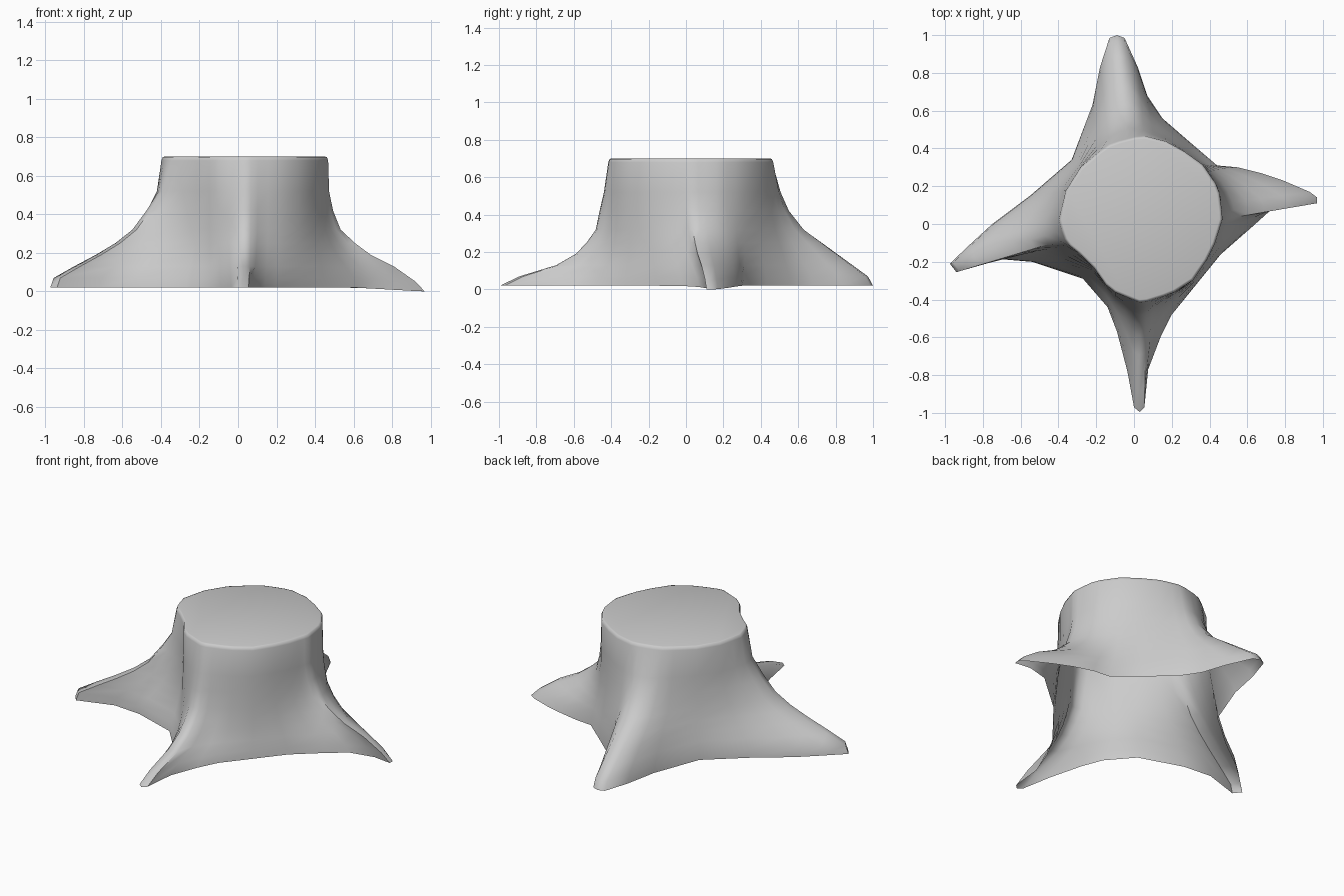
import bpy, bmesh
from math import atan2, cos, sin, tau
from mathutils import Vector

if "Cube" in bpy.data.objects:
    bpy.data.objects.remove(bpy.data.objects["Cube"])

CX, CY = 0.04, 0.025            # trunk centre
LEVELS = [0.68, 0.52, 0.42, 0.32, 0.25, 0.19, 0.13, 0.07, 0.02]

# Each root, clockwise: ground outline from one valley to the next,
# and how far it has flared out at each level (0 = trunk, 1 = ground outline)
ROOTS = [
    # back root
    ([(-.33, .34), (-.22, .63), (-.18, .83), (-.13, .985), (-.09, 1), (-.05, .985),
      (.02, .83), (.07, .68), (.15, .56)],
     [0, .085, .17, .32, .5, .65, .8, .95, 1]),
    # right root
    ([(.30, .43), (.44, .31), (.55, .30), (.67, .27), (.79, .23), (.93, .17), (.97, .14),
      (.97, .11), (.86, .115), (.72, .07), (.62, -.02), (.46, -.16)],
     [0, .01, .05, .13, .28, .44, .68, .90, 1]),
    # front root
    ([(.33, -.32), (.20, -.48), (.14, -.60), (.075, -.77), (.055, -.97), (.03, -.995),
      (0, -.97), (-.035, -.78), (-.09, -.57), (-.14, -.44)],
     [0, .04, .08, .115, .2, .3, .48, .82, 1]),
    # left root
    ([(-.27, -.29), (-.54, -.20), (-.72, -.185), (-.94, -.255), (-.975, -.21),
      (-.87, -.11), (-.75, 0), (-.55, .15)],
     [0, .05, .155, .28, .43, .6, .79, .97, 1]),
]

# Outline of the sawn top, with the slight dent at front left
TOP = [(-.40, .015), (-.36, -.10), (-.235, -.20), (-.13, -.35), (.04, -.42), (.20, -.37),
       (.34, -.28), (.43, -.10), (.47, .03), (.45, .19), (.36, .32), (.20, .43),
       (.04, .47), (-.12, .43), (-.27, .32), (-.36, .18)]


def angle(p):
    return atan2(p[1] - CY, p[0] - CX)


def wrap(a):
    return (a + tau / 2) % tau - tau / 2


def top_point(a):
    """Where a ray at angle a meets the sawn-top outline."""
    d = Vector((cos(a), sin(a)))
    c = Vector((CX, CY))
    for i, p in enumerate(TOP):
        p, q = Vector(p) - c, Vector(TOP[(i + 1) % len(TOP)]) - c
        if p.dot(d) > 0 and p.cross(d) * d.cross(q) >= 0:
            return c + d * (p.cross(q) / d.cross(q - p))
    return c + d * 0.43


# Columns of the trunk wall
columns = []
for k, (pts, flare) in enumerate(ROOTS):
    prev_flare = ROOTS[k - 1][1]
    a0 = angle(pts[0])
    a1 = a0 - (a0 - angle(ROOTS[(k + 1) % 4][0][0])) % tau
    for i, p in enumerate(pts):
        even = a0 + (a1 - a0) * i / len(pts)
        a = even + 0.5 * wrap(angle(p) - even)
        t = top_point(a)
        t = Vector((abs(t.x - CX) * (1 if cos(a) > 0 else -1) + CX,
                    abs(t.y - CY) * (1 if sin(a) > 0 else -1) + CY))
        b = Vector(p)
        col = []
        for j, z in enumerate(LEVELS):
            f = flare[j] if i else (flare[j] + prev_flare[j]) / 2
            q = t.lerp(b, f)
            drop = 0.02 * min(1, max(0, (q.x - .6) / .36)) if z < .1 else 0
            col.append((q.x, q.y, z - drop))
        # rounded rim
        rim = []
        for s, z in ((.965, .70), (.985, .697)):
            rim.append((CX + (t.x - CX) * s, CY + (t.y - CY) * s, z))
        columns.append(rim + col)

bm = bmesh.new()
grid = [[bm.verts.new(co) for co in col] for col in columns]
n = len(grid)
for i in range(n):
    a, b = grid[i], grid[(i + 1) % n]
    for j in range(len(a) - 1):
        bm.faces.new((a[j], b[j], b[j + 1], a[j + 1]))
# sawn top; the underside stays open
bm.faces.new([c[0] for c in grid])
bmesh.ops.recalc_face_normals(bm, faces=bm.faces)
if max(bm.faces, key=lambda f: f.calc_center_median().z).normal.z < 0:
    bmesh.ops.reverse_faces(bm, faces=bm.faces)

mesh = bpy.data.meshes.new("tree_stump")
bm.to_mesh(mesh)
bm.free()
stump = bpy.data.objects.new("tree_stump", mesh)
bpy.context.collection.objects.link(stump)
bpy.context.view_layer.objects.active = stump
stump.select_set(True)
bpy.ops.object.shade_smooth_by_angle(angle=0.9)
